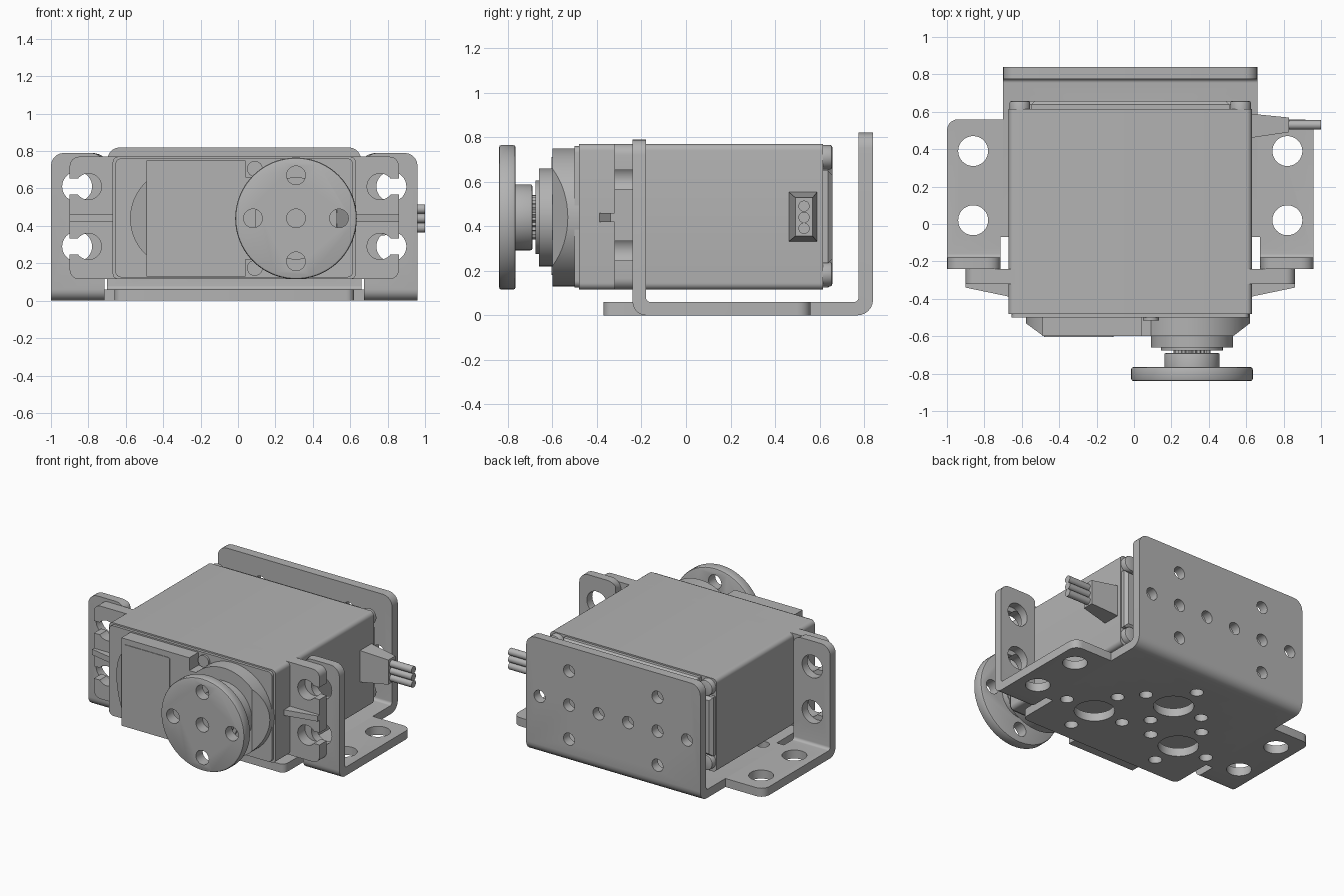
import bpy, bmesh
from math import cos, sin, pi
from mathutils import Vector

if "Cube" in bpy.data.objects:
    bpy.data.objects.remove(bpy.data.objects["Cube"])

CX = -0.02      # the symmetry plane sits slightly off the origin
MID = 0.44      # height of the motor axis
SHAFT = 0.33    # output shaft offset

GREY = (0.45, 0.45, 0.45, 1)
mat = bpy.data.materials.new("plain grey")
mat.use_nodes = True
mat.diffuse_color = GREY
mat.node_tree.nodes["Principled BSDF"].inputs["Base Color"].default_value = GREY


# ---- helpers ----
def rounded(pts, radii, steps=6):
    """Round the right-angled corners of a 2D outline."""
    out = []
    for i, (p, r) in enumerate(zip(pts, radii)):
        p = Vector(p)
        if not r:
            out.append(p)
            continue
        u = (Vector(pts[i - 1]) - p).normalized()
        v = (Vector(pts[(i + 1) % len(pts)]) - p).normalized()
        c = p + (u + v) * r
        for k in range(steps + 1):
            t = k / steps * pi / 2
            out.append(c - v * r * cos(t) - u * r * sin(t))
    return out


def rect(x0, x1, y0, y1, r=0):
    return rounded([(x0, y0), (x1, y0), (x1, y1), (x0, y1)], [r] * 4)


def circle(cx, cy, r, n=48):
    return [(cx + r * cos(2 * pi * k / n), cy + r * sin(2 * pi * k / n)) for k in range(n)]


def prism(pts, axis, a, b, bm=None):
    """Extrude a 2D outline along an axis from a to b."""
    bm = bm or bmesh.new()
    put = {"x": lambda p, t: (t, p[0], p[1]),
           "y": lambda p, t: (p[0], t, p[1]),
           "z": lambda p, t: (p[0], p[1], t)}[axis]
    lo = [bm.verts.new(put(p, a)) for p in pts]
    hi = [bm.verts.new(put(p, b)) for p in pts]
    bm.faces.new(lo)
    bm.faces.new(hi[::-1])
    for i in range(len(pts)):
        j = (i + 1) % len(pts)
        bm.faces.new((lo[i], hi[i], hi[j], lo[j]))
    bmesh.ops.recalc_face_normals(bm, faces=bm.faces)
    return bm


def make(name, bm):
    me = bpy.data.meshes.new(name)
    bm.to_mesh(me)
    bm.free()
    me.materials.append(mat)
    ob = bpy.data.objects.new(name, me)
    ob.location.x = CX
    bpy.context.collection.objects.link(ob)
    return ob


def cut(ob, bm):
    tool = make("cutter", bm)
    mod = ob.modifiers.new("cut", "BOOLEAN")
    mod.operation, mod.solver, mod.object = "DIFFERENCE", "EXACT", tool
    bpy.context.view_layer.update()
    deps = bpy.context.evaluated_depsgraph_get()
    me = bpy.data.meshes.new_from_object(ob.evaluated_get(deps))
    ob.modifiers.clear()
    ob.data = me
    bpy.data.objects.remove(tool)


def bevel(ob, r, axis, test, seg=5):
    """Bevel straight edges along an axis (or all, if None) passing a test."""
    bm = bmesh.new()
    bm.from_mesh(ob.data)
    edges = []
    for e in bm.edges:
        d = e.verts[1].co - e.verts[0].co
        along = axis is None or abs(d["xyz".index(axis)]) > 0.99 * d.length
        if along and e.calc_face_angle(0) > 0.5 and all(test(v.co) for v in e.verts):
            edges.append(e)
    bmesh.ops.bevel(bm, geom=edges, offset=r, segments=seg, profile=0.5, affect="EDGES")
    bm.to_mesh(ob.data)
    bm.free()


# ---- bracket: base with the rear plate ----
base = make("bracket_base", prism(rounded(
    [(-0.37, 0), (0.84, 0), (0.84, 0.82), (0.775, 0.82), (0.775, 0.06), (-0.37, 0.06)],
    [0, 0.07, 0, 0, 0.02, 0]), "x", -0.68, 0.68))
holes = bmesh.new()
for cx, cy in ((-0.35, 0), (0.35, 0), (0, 0.37)):
    prism(circle(cx, cy, 0.13), "z", -0.1, 0.08, holes)
    for dx, dy in ((0.23, 0), (-0.23, 0), (0, 0.23), (0, -0.23)):
        prism(circle(cx + dx, cy + dy, 0.043, 24), "z", -0.1, 0.08, holes)
for s in (-1, 1):
    for dx, dz in ((0.115, 0), (0.345, 0), (0.575, 0), (0.345, 0.24), (0.345, -0.24)):
        prism(circle(s * dx, 0.41 + dz, 0.043, 24), "y", 0.7, 0.9, holes)
    prism(rect(*sorted((s * 0.64, s * 0.75)), -0.5, -0.07), "z", -0.1, 0.1, holes)
cut(base, holes)
bevel(base, 0.07, "y", lambda c: c.z > 0.81)
bevel(base, 0.04, "z", lambda c: c.y < -0.36)

# ---- bracket: side wings with upright tabs ----
for s, side in ((-1, "right"), (1, "left")):
    wing = make(side + "_bracket_wing", prism(rounded(
        [(0.56, 0), (-0.24, 0), (-0.24, 0.79), (-0.18, 0.79), (-0.18, 0.06), (0.56, 0.06)],
        [0, 0.06, 0, 0, 0.02, 0]), "x", s * 0.68, s * 0.98))
    holes = prism(rect(*sorted((s * 0.6, s * 0.695)), -0.5, -0.07), "z", -0.1, 1)
    for y in (0.02, 0.39):
        prism(circle(s * 0.84, y, 0.08), "z", -0.1, 0.1, holes)
    for z in (0.29, 0.61):
        prism(circle(s * 0.84, z, 0.08), "y", -0.3, -0.1, holes)
    cut(wing, holes)
    bevel(wing, 0.07, "y", lambda c: c.z > 0.78)
    bevel(wing, 0.06, "z", lambda c: c.y > 0.55 and abs(c.x) > 0.9)

# ---- motor case ----
make("motor_case", prism(rect(-0.65, 0.65, 0.115, 0.77, 0.03), "y", -0.48, 0.615))
make("front_cap", prism(rect(-0.635, 0.635, 0.125, 0.76, 0.03), "y", -0.5, -0.47))

# Rear cover with notched corners and a screw in each
cover = make("rear_cover", prism(rect(-0.64, 0.64, 0.125, 0.76), "y", 0.6, 0.658))
notches = bmesh.new()
for x in (-0.6, 0.6):
    for z in (0.165, 0.72):
        prism(rect(x - 0.07, x + 0.07, z - 0.07, z + 0.07), "y", 0.5, 0.7, notches)
cut(cover, notches)
bevel(cover, 0.02, None, lambda c: c.y > 0.65, 1)
for x in (-0.59, 0.59):
    for z in (0.185, 0.71):
        screw = make("rear_screw", prism(circle(x, z, 0.055, 32), "y", 0.6, 0.657))
        bevel(screw, 0.01, None, lambda c: c.y > 0.65, 2)

# ---- mounting ears with keyhole slots and ribs ----
ears = make("mounting_ears", prism(rect(-0.88, 0.88, 0.115, 0.77, 0.05), "y", -0.32, -0.24))
rounds, slots = bmesh.new(), bmesh.new()
for s in (-1, 1):
    for z in (0.29, 0.61):
        prism(circle(s * 0.78, z, 0.07), "y", -0.4, -0.2, rounds)
        prism(rect(*sorted((s * 0.78, s)), z - 0.043, z + 0.043), "y", -0.4, -0.2, slots)
    make("ear_rib", prism([(s * 0.64, -0.31), (s * 0.64, -0.39), (s * 0.88, -0.34),
                           (s * 0.88, -0.31)], "z", MID - 0.02, MID + 0.02))
cut(ears, rounds)
cut(ears, slots)

# ---- gear housing on the front ----
make("gear_block", prism(rect(-0.47, 0.06, 0.13, 0.75), "y", -0.6, -0.48))
make("gear_bridge", prism(rect(0.05, 0.16, 0.22, 0.66), "y", -0.6, -0.48))
make("front_panel", prism(rect(-0.46, -0.09, 0.18, 0.71, 0.015), "y", -0.604, -0.598))
bulge = make("gear_bulge", prism(circle(-0.29, MID, 0.267, 64), "y", -0.599, -0.48))
cut(bulge, prism([(-0.6, -0.5), (-0.45, -0.61), (-0.6, -0.61)], "z", 0, 1))
housing = make("shaft_housing", prism(circle(SHAFT, MID, 0.31, 64), "y", -0.6, -0.48))
cut(housing, prism([(0.68, -0.5), (0.537, -0.61), (0.68, -0.61)], "z", 0, 1))
for z in (0.175, 0.705):
    make("front_screw", prism(circle(0.11, z, 0.042, 24), "y", -0.515, -0.48))

# ---- output shaft and round horn ----
make("shaft_boss", prism(circle(SHAFT, MID, 0.22, 64), "y", -0.66, -0.59))
make("shaft_bearing", prism(circle(SHAFT, MID, 0.165), "y", -0.675, -0.65))
teeth = [(SHAFT + r * cos(a), MID + r * sin(a)) for k in range(50)
         for r, a in [(0.1 if k % 2 else 0.09, 2 * pi * k / 50)]]
make("shaft_spline", prism(teeth, "y", -0.7, -0.66))
hub = make("horn_hub", prism(circle(SHAFT, MID, 0.148, 64), "y", -0.766, -0.69))
bevel(hub, 0.008, None, lambda c: c.y > -0.7, 2)
horn = make("horn_disc", prism(circle(SHAFT, MID, 0.325, 80), "y", -0.84, -0.765))
bevel(horn, 0.012, None, lambda c: True, 2)
holes = bmesh.new()
for dx, dz in ((0, 0), (0.23, 0), (-0.23, 0), (0, 0.23), (0, -0.23)):
    prism(circle(SHAFT + dx, MID + dz, 0.05, 32), "y", -0.9, -0.7, holes)
cut(horn, holes)

# ---- cable boot and wires ----
boot = prism(rect(0.46, 0.59, 0.33, 0.555), "x", 0.64, 0.85)
for v in boot.verts:
    if v.co.x > 0.8:
        v.co.y = 0.53 + (v.co.y - 0.525) * 0.6
        v.co.z = MID + (v.co.z - MID) * 0.77
make("cable_boot", boot)
for z in (-0.05, 0, 0.05):
    make("cable_wire", prism(circle(0.53, MID + z, 0.025, 20), "x", 0.84, 1.02))

# ---- smooth shading with sharp edges kept ----
for ob in bpy.context.collection.objects:
    if ob.type == "MESH" and ob.data.materials and ob.data.materials[0] == mat:
        bpy.ops.object.select_all(action="DESELECT")
        ob.select_set(True)
        bpy.context.view_layer.objects.active = ob
        bpy.ops.object.shade_smooth_by_angle(angle=0.5)
